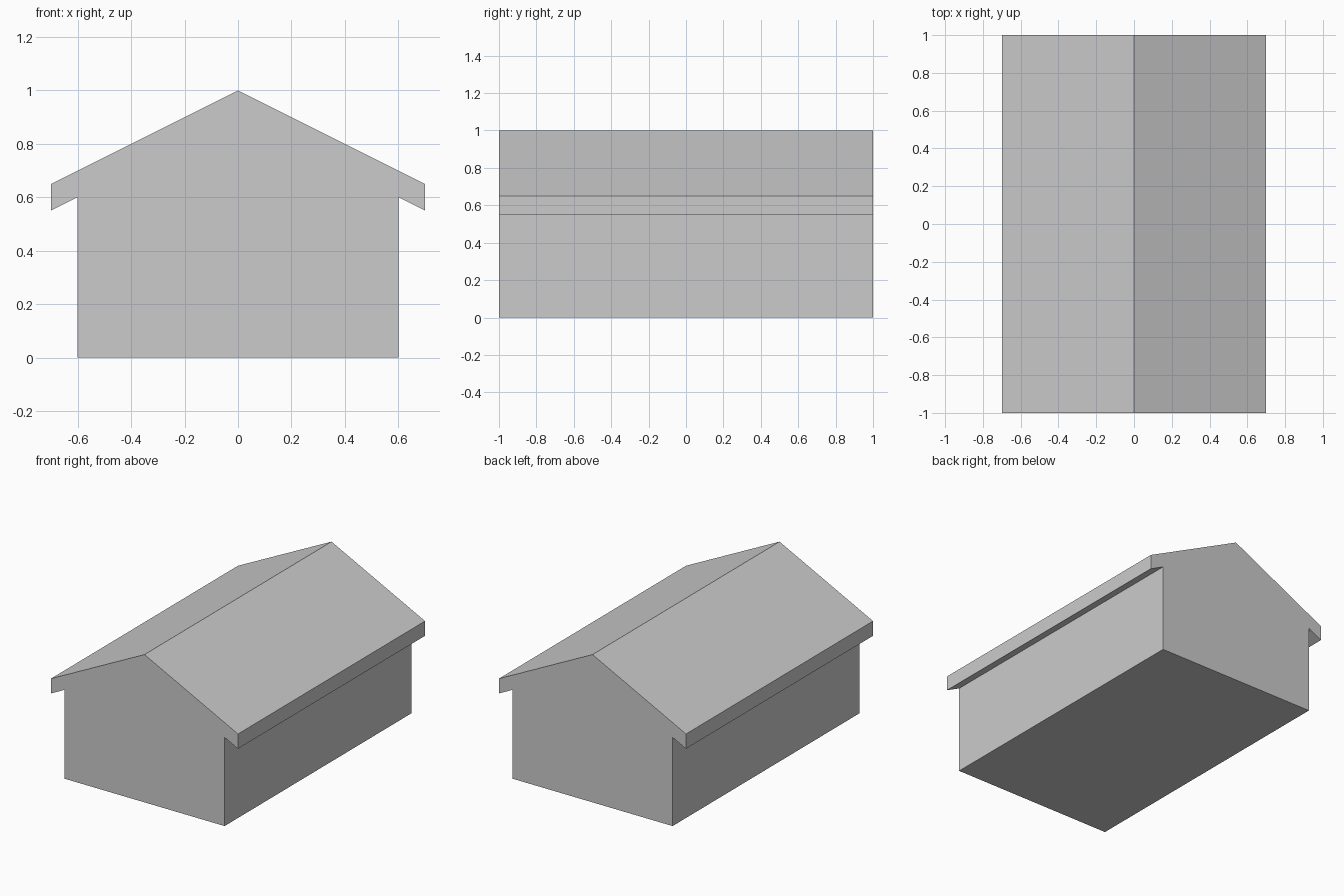
import bpy
import bmesh

if "Cube" in bpy.data.objects:
    bpy.data.objects.remove(bpy.data.objects["Cube"])

# Gabled house: right half of the front profile (x, z), mirrored to the left
right_half = [(0.6, 0.0), (0.6, 0.6), (0.7, 0.55), (0.7, 0.65)]
profile = right_half + [(0.0, 1.0)] + [(-x, z) for x, z in reversed(right_half)]

# Front gable wall, extruded along y into walls, eaves and roof
bm = bmesh.new()
front = bm.faces.new([bm.verts.new((x, -1.0, z)) for x, z in profile])
result = bmesh.ops.extrude_face_region(bm, geom=[front], use_keep_orig=True)
back_verts = [g for g in result["geom"] if isinstance(g, bmesh.types.BMVert)]
bmesh.ops.translate(bm, verts=back_verts, vec=(0, 2.0, 0))
bmesh.ops.recalc_face_normals(bm, faces=bm.faces)

mesh = bpy.data.meshes.new("gabled_house")
bm.to_mesh(mesh)
bm.free()
bpy.context.collection.objects.link(bpy.data.objects.new("gabled_house", mesh))
